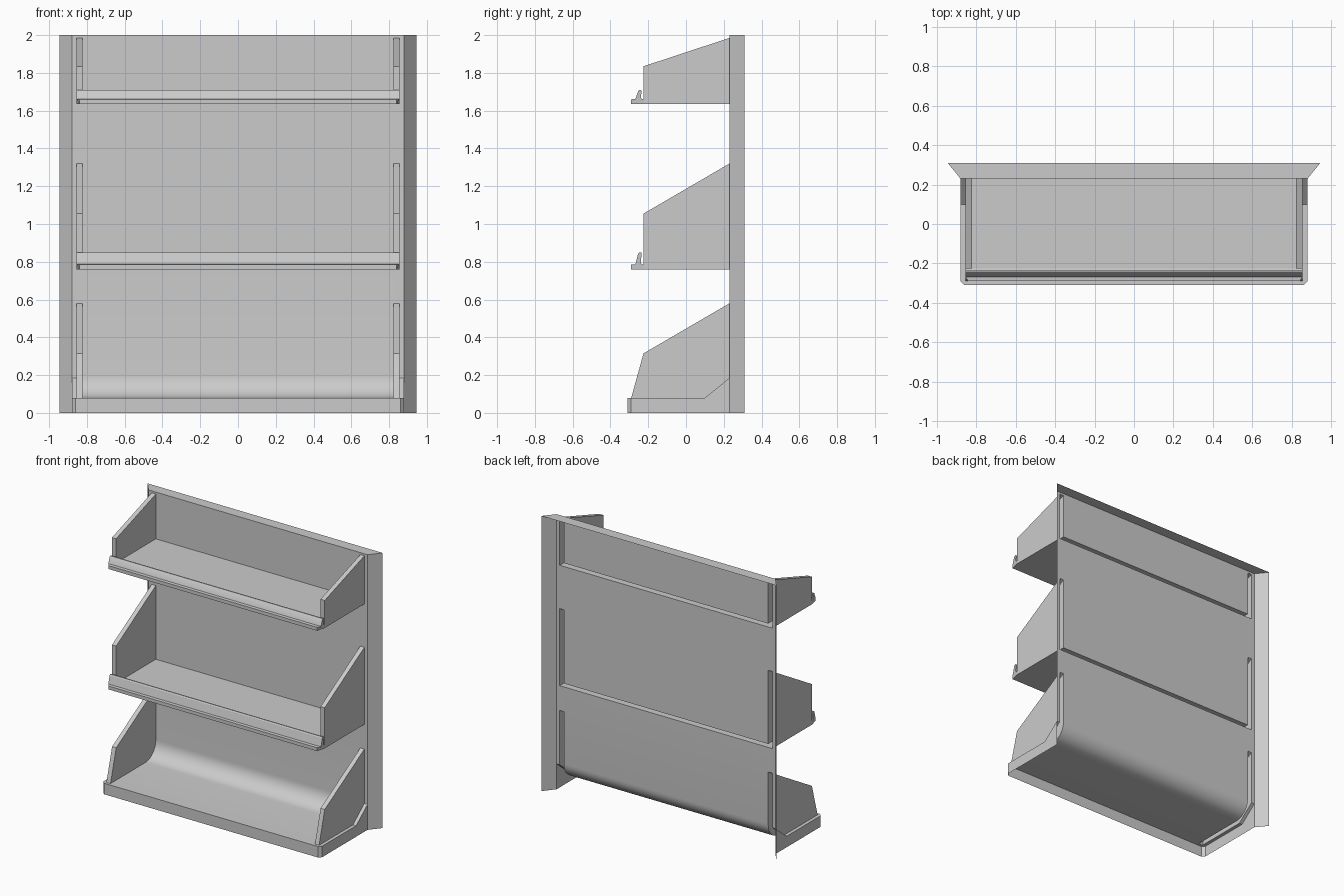
import bpy, bmesh, math
from mathutils import Vector

if "Cube" in bpy.data.objects:
    bpy.data.objects.remove(bpy.data.objects["Cube"])

XI, XO, XE = 0.822, 0.855, 0.88      # bracket inner, bracket outer, body edge
YB, YK = 0.23, 0.31                  # back panel plane, rearmost plane
SIDES = (-1, 1)


def face(bm, pts, hint):
    """Add one polygon whose normal agrees with the hint direction."""
    f = bm.faces.new([bm.verts.new(p) for p in pts])
    f.normal_update()
    if f.normal.dot(Vector(hint)) < 0:
        f.normal_flip()


def strip(bm, profile, x0, x1, hint):
    """Sweep an open (y, z) profile along x."""
    for (ya, za), (yb, zb) in zip(profile, profile[1:]):
        face(bm, [(x0, ya, za), (x1, ya, za), (x1, yb, zb), (x0, yb, zb)], hint)


def finish(bm, name):
    bmesh.ops.remove_doubles(bm, verts=bm.verts, dist=1e-4)
    me = bpy.data.meshes.new(name)
    bm.to_mesh(me)
    bm.free()
    ob = bpy.data.objects.new(name, me)
    bpy.context.collection.objects.link(ob)
    bpy.ops.object.select_all(action='DESELECT')
    bpy.context.view_layer.objects.active = ob
    ob.select_set(True)
    bpy.ops.object.shade_smooth_by_angle(angle=math.radians(30))


# Shelves: underside, floor, lip top, bracket front top, bracket rear top
SHELVES = {"middle": (0.76, 0.785, 0.85, 1.055, 1.32),
           "top": (1.635, 1.66, 1.71, 1.835, 1.985)}
FLOOR, R = 0.08, 0.12
COVE = [(YB - R + R * math.sin(a), FLOOR + R - R * math.cos(a))
        for a in [math.radians(90 * i / 10) for i in range(11)]]
LEDGE = [(-0.29, FLOOR), (0.10, FLOOR), (YB, 0.185)]

# Back panel with open slots behind the hollow shelves, curving into the base floor
bm = bmesh.new()
UP = (0, -1, 1)
strip(bm, [(-0.29, FLOOR)] + COVE + [(YB, 0.76)], -XI, XI, UP)
for a, b in ((0.785, 1.635), (1.66, 2.0)):
    strip(bm, [(YB, a), (YB, b)], -XI, XI, UP)
for s in SIDES:
    strip(bm, LEDGE + [(YB, 2.0)], s * XO, s * XE, UP)
    for a, b in ((0.58, 0.76), (1.32, 1.635), (1.985, 2.0)):
        strip(bm, [(YB, a), (YB, b)], s * XI, s * XO, UP)
finish(bm, "back_panel")

# Flared edges on the sides and flat strip on top
bm = bmesh.new()
for s in SIDES:
    face(bm, [(s * XE, YB, 0), (s * 0.945, YK, 0), (s * 0.945, YK, 2), (s * XE, YB, 2)],
         (s, -1, 0))
face(bm, [(-XE, YB, 2), (XE, YB, 2), (0.945, YK, 2), (-0.945, YK, 2)], (0, 0, 1))
finish(bm, "panel_flanges")

# Base skirt with clipped front corners
bm = bmesh.new()
face(bm, [(-0.86, -0.31, 0), (0.86, -0.31, 0), (0.86, -0.31, FLOOR), (-0.86, -0.31, FLOOR)],
     (0, -1, 0))
face(bm, [(-0.86, -0.31, FLOOR), (0.86, -0.31, FLOOR), (XE, -0.29, FLOOR), (-XE, -0.29, FLOOR)],
     (0, 0, 1))
for s in SIDES:
    face(bm, [(s * 0.86, -0.31, 0), (s * XE, -0.29, 0), (s * XE, -0.29, FLOOR),
              (s * 0.86, -0.31, FLOOR)], (s, -1, 0))
    face(bm, [(s * XE, y, z) for y, z in [(-0.29, 0)] + LEDGE + [(YB, 0)]], (s, 0, 0))
finish(bm, "base_skirt")


def bracket(name, s, inner_base, outer_base, rim):
    """Hollow side wall, open at the back and below."""
    bm = bmesh.new()
    top = rim[::-1]
    face(bm, [(s * XI, y, z) for y, z in inner_base + top], (-s, 0, 0))
    face(bm, [(s * XO, y, z) for y, z in outer_base + top], (s, 0, 0))
    strip(bm, [inner_base[0]] + rim, s * XI, s * XO, UP)
    finish(bm, name)


for s, side in zip(SIDES, ("left", "right")):
    bracket("base_bracket_" + side, s, [(-0.29, FLOOR)] + COVE, LEDGE,
            [(-0.225, 0.315), (YB, 0.58)])

for level, (zb, zf, zl, zt, zr) in SHELVES.items():
    for s, side in zip(SIDES, ("left", "right")):
        base = [(-0.225, zb), (YB, zb)]
        bracket(level + "_bracket_" + side, s, [(-0.225, zf), (YB, zf)], base,
                [(-0.225, zt), (YB, zr)])

    # Hollow shelf board
    bm = bmesh.new()
    strip(bm, [(-0.225, zf), (YB, zf)], -XI, XI, (0, 0, 1))
    strip(bm, [(-0.225, zb), (YB, zb)], -XO, XO, (0, 0, -1))
    finish(bm, level + "_shelf")

    # Front rail with raised leaning lip, clipped at the front corners
    prof = [(-0.225, zb), (-0.29, zb), (-0.29, zf), (-0.268, zf + 0.002), (-0.253, zl - 0.006),
            (-0.247, zl), (-0.238, zl), (-0.235, zl - 0.006), (-0.239, zf + 0.012),
            (-0.235, zf + 0.002), (-0.225, zf)]
    bm = bmesh.new()
    rings = [[bm.verts.new((s * (XO - max(0, -0.275 - y)), y, z)) for y, z in prof]
             for s in SIDES]
    for i in range(len(prof) - 1):
        bm.faces.new([rings[0][i], rings[0][i + 1], rings[1][i + 1], rings[1][i]])
    for r in rings:
        bm.faces.new(r)
    bmesh.ops.recalc_face_normals(bm, faces=bm.faces)
    if sum(f.calc_area() * f.normal.y for f in bm.faces) > 0:
        bmesh.ops.reverse_faces(bm, faces=bm.faces)
    finish(bm, level + "_front_rail")
